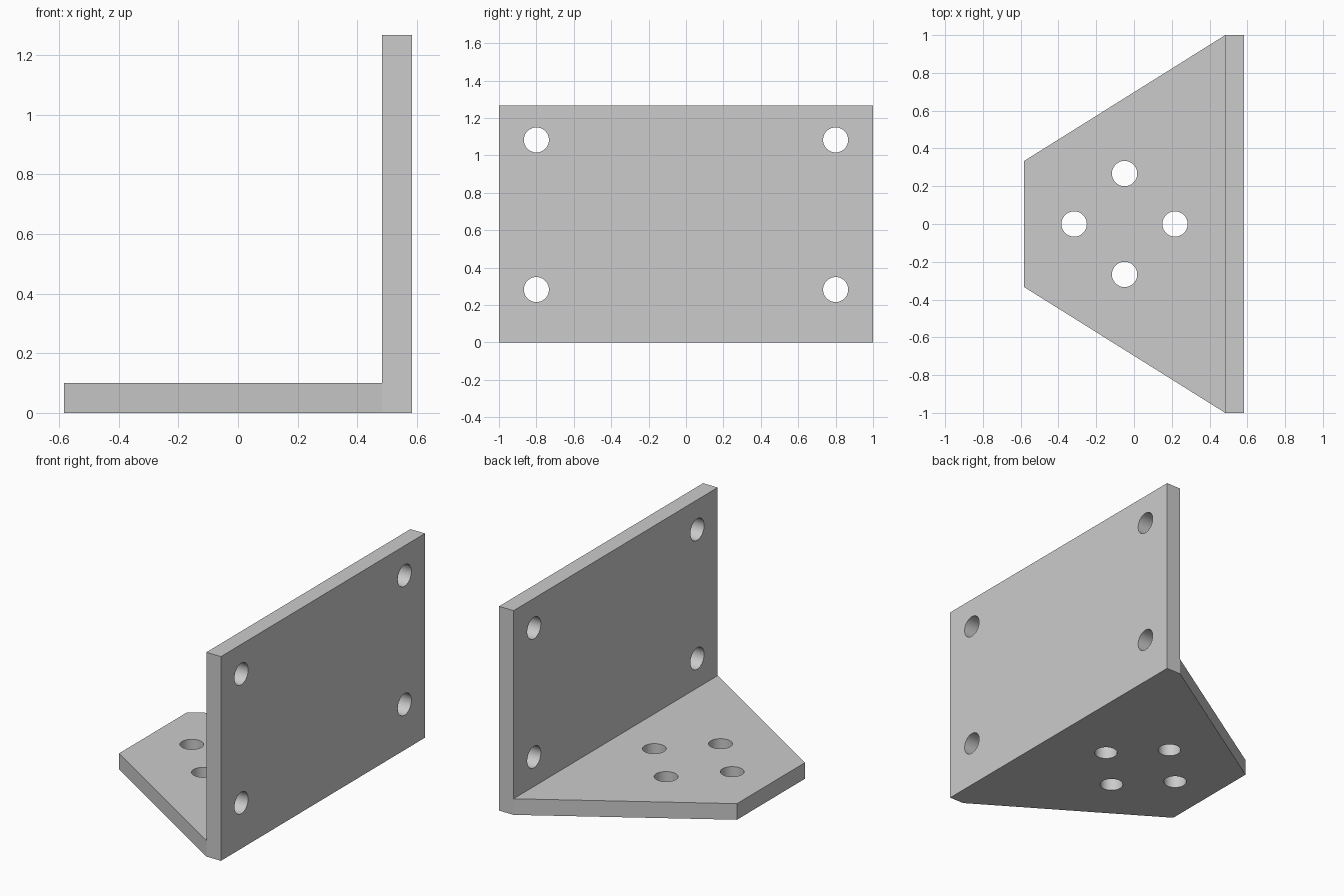
import bpy, bmesh
from math import pi, radians
from mathutils import Matrix

cube = bpy.data.objects.get("Cube")
if cube:
    bpy.data.objects.remove(cube, do_unlink=True)

HALF_X, HALF_Y, HEIGHT, THICK = 0.583, 1.0, 1.267, 0.1
TIP_Y, HOLE_R = 0.333, 0.067
WALL_X = HALF_X - THICK

grey = bpy.data.materials.new("plain grey")
grey.use_nodes = True
colour = (0.6, 0.6, 0.6, 1)
grey.diffuse_color = colour
grey.node_tree.nodes["Principled BSDF"].inputs["Base Color"].default_value = colour


def make_object(name, bm):
    bmesh.ops.recalc_face_normals(bm, faces=bm.faces)
    mesh = bpy.data.meshes.new(name)
    bm.to_mesh(mesh)
    bm.free()
    mesh.materials.append(grey)
    obj = bpy.data.objects.new(name, mesh)
    bpy.context.collection.objects.link(obj)
    return obj


def raise_faces(bm, faces, height):
    """Extrude faces upwards and return the new caps."""
    result = bmesh.ops.extrude_face_region(bm, geom=faces)["geom"]
    verts = [g for g in result if isinstance(g, bmesh.types.BMVert)]
    bmesh.ops.translate(bm, verts=verts, vec=(0, 0, height))
    return [g for g in result if isinstance(g, bmesh.types.BMFace)]


# Tapered base and upright wall, grown from one flat outline
bm = bmesh.new()
tip_r, tip_l, in_r, in_l, out_r, out_l = [
    bm.verts.new((x, s * y, 0))
    for x, y in ((-HALF_X, TIP_Y), (WALL_X, HALF_Y), (HALF_X, HALF_Y))
    for s in (-1, 1)]
outline = [bm.faces.new((tip_r, in_r, in_l, tip_l)),
           bm.faces.new((in_r, out_r, out_l, in_l))]
floor = bmesh.ops.duplicate(bm, geom=outline)["geom"]
caps = raise_faces(bm, [f for f in floor if isinstance(f, bmesh.types.BMFace)], THICK)
bmesh.ops.remove_doubles(bm, verts=bm.verts, dist=0.0001)
wall_cap = max(caps, key=lambda f: f.calc_center_median().x)
top = raise_faces(bm, [wall_cap], HEIGHT - THICK)
if wall_cap.is_valid:
    bmesh.ops.delete(bm, geom=[wall_cap], context='FACES_ONLY')
bracket = make_object("angle_bracket", bm)

# Bolt holes: four in the wall corners, four in a ring on the base
bm = bmesh.new()
turn = Matrix.Rotation(pi / 2, 4, 'Y')
places = [Matrix.Translation((HALF_X - THICK / 2, y, z)) @ turn
          for y in (-0.8, 0.8) for z in (0.283, 1.083)]
places += [Matrix.Translation((-0.05, 0, THICK / 2)) @ Matrix.Rotation(i * pi / 2, 4, 'Z')
           @ Matrix.Translation((0.267, 0, 0)) for i in range(4)]
for place in places:
    bmesh.ops.create_cone(bm, cap_ends=True, segments=48, radius1=HOLE_R,
                          radius2=HOLE_R, depth=THICK * 2, matrix=place)
cutter = make_object("hole_cutter", bm)
cutter.hide_render = True

cut = bracket.modifiers.new("bolt holes", 'BOOLEAN')
cut.operation = 'DIFFERENCE'
cut.solver = 'EXACT'
cut.object = cutter
bpy.context.view_layer.objects.active = bracket
bracket.select_set(True)
bpy.ops.object.modifier_apply(modifier=cut.name)
bpy.data.objects.remove(cutter, do_unlink=True)

# Smooth hole walls, crisp plate edges
bpy.ops.object.shade_smooth_by_angle(angle=radians(30))
